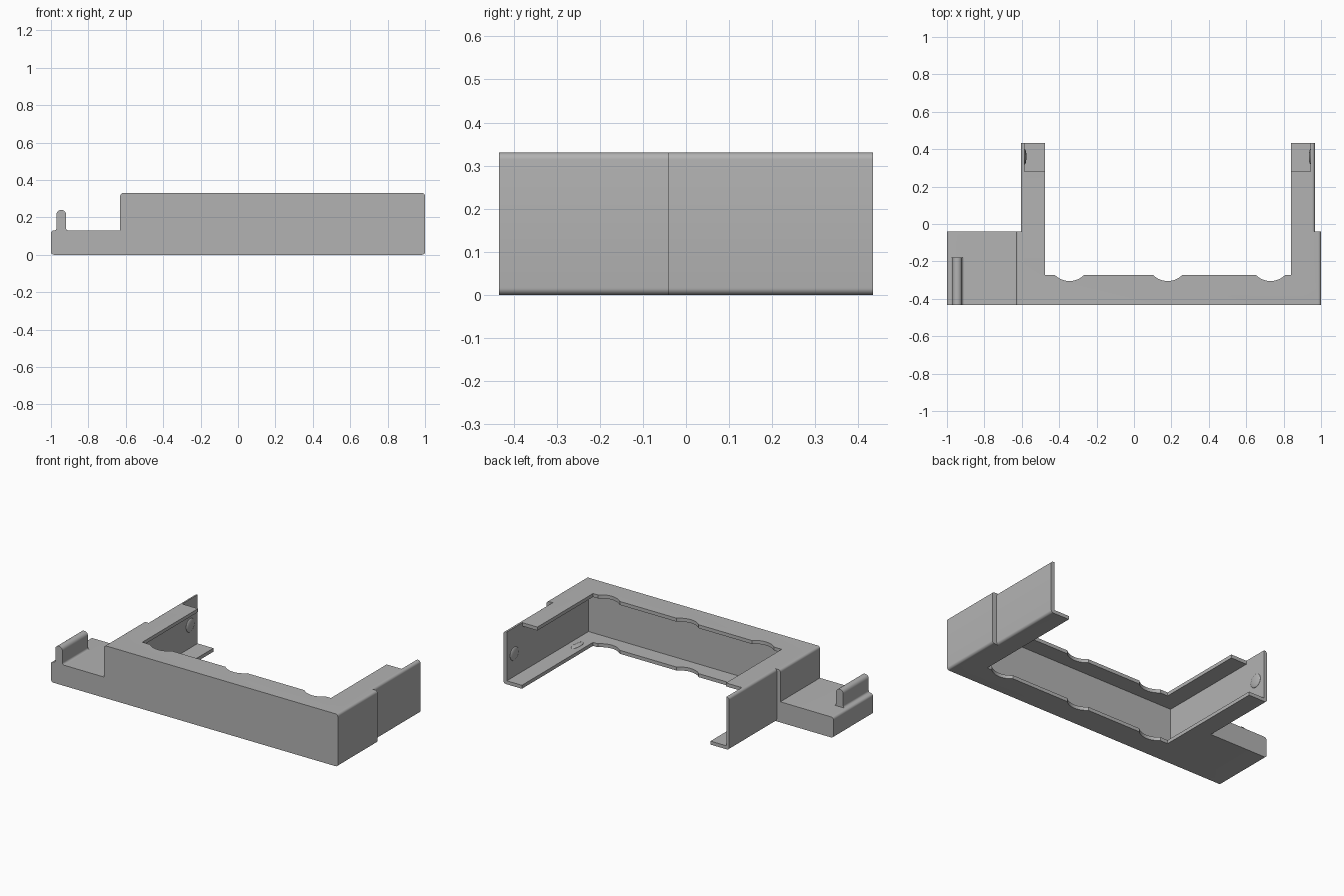
import bpy, bmesh, math
from mathutils import Vector

if "Cube" in bpy.data.objects:
    bpy.data.objects.remove(bpy.data.objects["Cube"], do_unlink=True)

grey = bpy.data.materials.new("plain grey")
grey.use_nodes = True
COLOR = (0.45, 0.45, 0.45, 1)
grey.diffuse_color = COLOR
grey.node_tree.nodes["Principled BSDF"].inputs["Base Color"].default_value = COLOR

FRONT, STEP, BACK = -0.434, -0.04, 0.434
HEIGHT, SKIN = 0.33, 0.022


def finish(name, bm):
    bmesh.ops.recalc_face_normals(bm, faces=bm.faces[:])
    me = bpy.data.meshes.new(name)
    bm.to_mesh(me)
    bm.free()
    me.materials.append(grey)
    ob = bpy.data.objects.new(name, me)
    bpy.context.collection.objects.link(ob)
    return ob


def rounded(points, steps=6):
    """Round each (x, z, radius) corner of an outline."""
    out = []
    for i, (x, z, r) in enumerate(points):
        p = Vector((x, z))
        if not r:
            out.append(p)
            continue
        a = p + (Vector(points[i - 1][:2]) - p).normalized() * r
        b = p + (Vector(points[(i + 1) % len(points)][:2]) - p).normalized() * r
        c = a + b - p
        for k in range(steps + 1):
            t = k / steps * math.pi / 2
            out.append(c + (a - c) * math.cos(t) + (b - c) * math.sin(t))
    return out


def extrude_y(points, y0, y1):
    bm = bmesh.new()
    face = bm.faces.new([bm.verts.new((p.x, y0, p.y)) for p in rounded(points)])
    new = bmesh.ops.extrude_face_region(bm, geom=[face])["geom"]
    bmesh.ops.translate(bm, vec=(0, y1 - y0, 0),
                        verts=[v for v in new if isinstance(v, bmesh.types.BMVert)])
    return bm


def box(name, x0, x1, y0, y1, z0, z1):
    return finish(name, extrude_y([(x0, z0, 0), (x1, z0, 0), (x1, z1, 0), (x0, z1, 0)], y0, y1))


def boolean(ob, other, op):
    mod = ob.modifiers.new(op, "BOOLEAN")
    mod.operation, mod.solver, mod.object = op, "EXACT", other
    bpy.context.view_layer.objects.active = ob
    bpy.ops.object.modifier_apply(modifier=mod.name)
    bpy.data.objects.remove(other, do_unlink=True)


# Front body with its low side shelf
R = 0.016
bm = extrude_y([(-1, 0, R), (1, 0, R), (1, HEIGHT, R), (-0.63, HEIGHT, R),
                (-0.63, 0.13, 0), (-1, 0.13, R)], FRONT, STEP)
shelf_edge = [e for e in bm.edges if all(
    abs(v.co.z - 0.13) < 1e-4 and abs(v.co.y - STEP) < 1e-4 for v in e.verts)]
bmesh.ops.bevel(bm, geom=shelf_edge, offset=0.012, segments=4, profile=0.5, affect="EDGES")
body = finish("channel_frame", bm)

# Thinner arms, hollowed out with the body
arms = finish("arms", extrude_y([(-0.605, 0, R), (0.968, 0, R), (0.968, HEIGHT, R),
                                 (-0.605, HEIGHT, R)], -0.2, BACK))
boolean(body, arms, "UNION")
boolean(body, box("cavity", -0.585, 0.945, -0.379, 1, SKIN, HEIGHT - SKIN), "DIFFERENCE")
boolean(body, box("opening", -0.475, 0.84, -0.274, 1, -1, 1), "DIFFERENCE")
boolean(body, box("top_cut", -0.585, 0.945, 0.28, 1, 0.1, 1), "DIFFERENCE")

# Shallow scallops along both flange edges
for x in (-0.345, 0.18, 0.73):
    bpy.ops.mesh.primitive_cylinder_add(vertices=96, radius=0.11, depth=2, location=(x, -0.195, 0))
    boolean(body, bpy.context.object, "DIFFERENCE")

# Rounded ridge on the shelf
ridge = finish("shelf_ridge", extrude_y(
    [(-0.984, 0.12, 0), (-0.984, 0.13, 0), (-0.97, 0.13, 0.013), (-0.97, 0.24, 0.024),
     (-0.92, 0.24, 0.024), (-0.92, 0.13, 0.013), (-0.905, 0.13, 0), (-0.905, 0.12, 0)],
    FRONT, -0.18))


def dome(name, location, scale):
    bpy.ops.mesh.primitive_uv_sphere_add(segments=32, ring_count=16, radius=1, location=location)
    ob = bpy.context.object
    ob.name, ob.scale = name, scale
    ob.data.materials.append(grey)
    return ob


# Snap bumps inside the arm ends and on the left arm floor
parts = [body, ridge,
         dome("right_snap_bump", (-0.585, 0.36, 0.165), (0.01, 0.042, 0.042)),
         dome("left_snap_bump", (0.945, 0.36, 0.165), (0.01, 0.042, 0.042)),
         dome("floor_bump", (0.89, -0.19, SKIN), (0.02, 0.055, 0.008))]

bpy.ops.object.select_all(action="DESELECT")
for ob in parts:
    ob.select_set(True)
bpy.context.view_layer.objects.active = body
bpy.ops.object.shade_smooth_by_angle(angle=math.radians(30))
